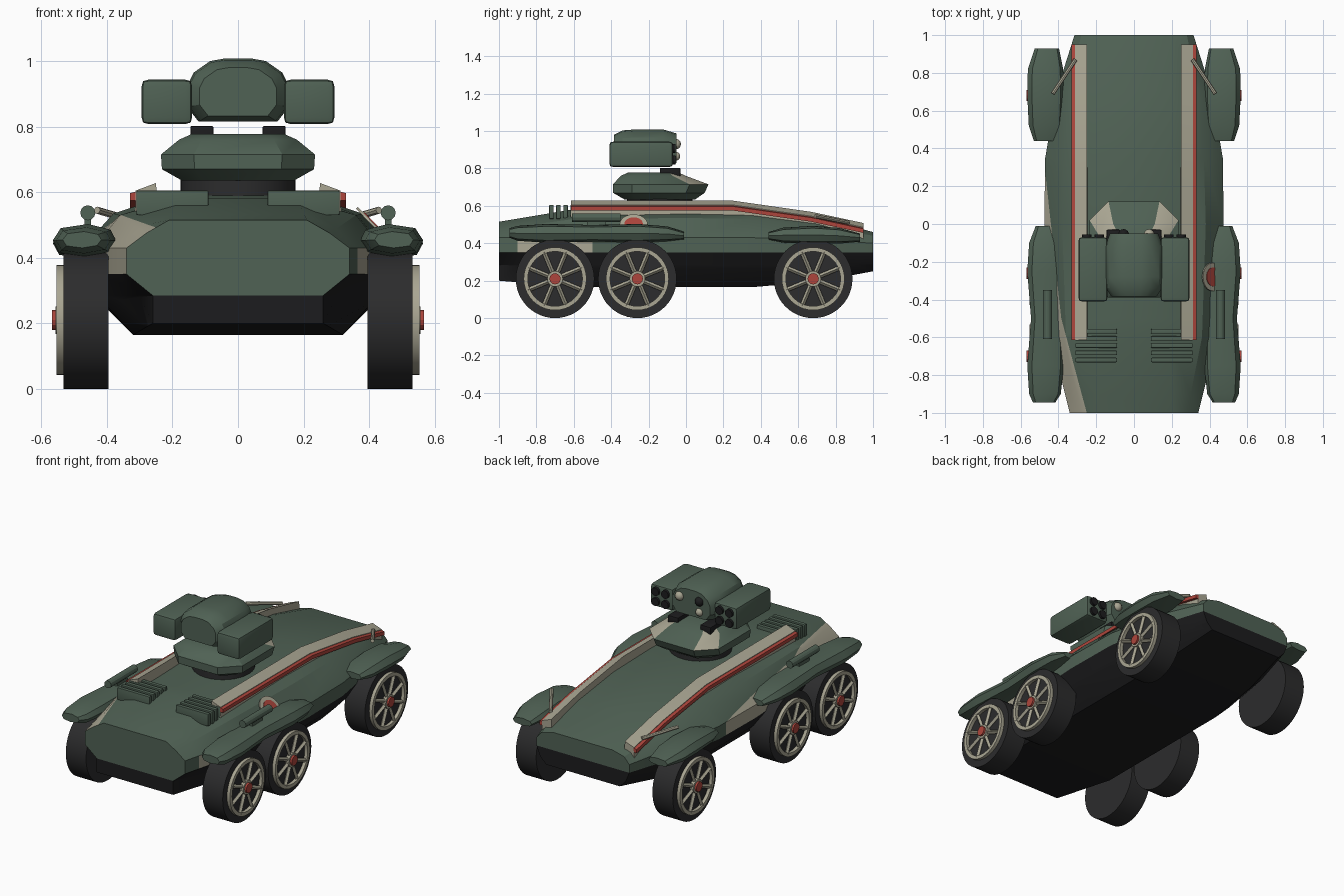
import bpy, bmesh, math
from mathutils import Vector, Matrix

if "Cube" in bpy.data.objects:
    bpy.data.objects.remove(bpy.data.objects["Cube"])


def material(name, rgb):
    m = bpy.data.materials.new(name)
    m.use_nodes = True
    m.diffuse_color = (*rgb, 1)
    m.node_tree.nodes["Principled BSDF"].inputs["Base Color"].default_value = (*rgb, 1)
    return m


GREEN = material("army_green", (0.08, 0.122, 0.09))
CREAM = material("cream", (0.40, 0.38, 0.29))
DARK = material("dark_rubber", (0.025, 0.025, 0.026))
BLACK = material("black", (0.012, 0.012, 0.013))
RED = material("red", (0.42, 0.06, 0.045))


def finish(bm, name, *mats):
    bmesh.ops.recalc_face_normals(bm, faces=bm.faces)
    me = bpy.data.meshes.new(name)
    bm.to_mesh(me)
    bm.free()
    for m in mats:
        me.materials.append(m)
    ob = bpy.data.objects.new(name, me)
    bpy.context.collection.objects.link(ob)
    bpy.ops.object.select_all(action='DESELECT')
    bpy.context.view_layer.objects.active = ob
    ob.select_set(True)
    bpy.ops.object.shade_smooth_by_angle(angle=math.radians(28))
    return ob


def loft(bm, rings):
    # skin closed rings of equal length and cap both ends
    loops = [[bm.verts.new(p) for p in r] for r in rings]
    for a, b in zip(loops, loops[1:]):
        for i in range(len(a)):
            j = (i + 1) % len(a)
            bm.faces.new((a[i], a[j], b[j], b[i]))
    bm.faces.new(loops[0])
    bm.faces.new(loops[-1][::-1])
    return bm


def rod(bm, p, q, r, seg=16):
    p, q = Vector(p), Vector(q)
    d = q - p
    mat = Matrix.Translation((p + q) / 2) @ d.to_track_quat('Z', 'Y').to_matrix().to_4x4()
    bmesh.ops.create_cone(bm, cap_ends=True, segments=seg, radius1=r, radius2=r,
                          depth=d.length, matrix=mat)
    return bm


def box(bm, lo, hi, bevel=0):
    lo, hi = Vector(lo), Vector(hi)
    mat = Matrix.Translation((lo + hi) / 2) @ Matrix.Diagonal((*(hi - lo), 1))
    vs = bmesh.ops.create_cube(bm, size=1, matrix=mat)["verts"]
    if bevel:
        es = list({e for v in vs for e in v.link_edges})
        bmesh.ops.bevel(bm, geom=es, offset=bevel, segments=2, profile=0.6, affect='EDGES')
    return bm


def mirrored(half, y):
    return [(x, y, z) for x, z in half] + [(-x, y, z) for x, z in reversed(half)]


# Hull: half sections from keel to roof, lofted along the length
stations = [
    (-1, [(.26, .2), (.26, .285), (.34, .35), (.34, .43), (.28, .475), (.21, .515)]),
    (-.6, [(.32, .165), (.41, .265), (.44, .35), (.44, .43), (.36, .53), (.18, .582)]),
    (0, [(.32, .165), (.42, .265), (.475, .35), (.475, .43), (.38, .535), (.19, .597)]),
    (.35, [(.32, .165), (.42, .265), (.47, .35), (.47, .43), (.37, .53), (.19, .59)]),
    (.7, [(.29, .195), (.37, .275), (.41, .35), (.41, .42), (.34, .495), (.2, .54)]),
    (1, [(.25, .25), (.29, .29), (.315, .35), (.315, .4), (.28, .44), (.2, .46)]),
]
bm = loft(bmesh.new(), [mirrored(h, y) for y, h in stations])
# cut the edges of the painted patches
patch = [((-.25, -1), (-.385, -.5)), ((-.385, -.5), (-.475, .32))]
cuts = [((a[0], a[1], 0), (b[1] - a[1], a[0] - b[0], 0)) for a, b in patch]
cuts += [((0, y, 0), (0, 1, 0)) for y in (-.9, -.5)]
for co, no in cuts:
    bmesh.ops.bisect_plane(bm, geom=bm.verts[:] + bm.edges[:] + bm.faces[:],
                           plane_co=co, plane_no=no)
bm.normal_update()
for f in bm.faces:
    c = f.calc_center_median()
    if abs(f.normal.y) > .95:
        f.material_index = 0 if c.z > .3 else 2
        continue
    (x0, y0), (x1, y1) = patch[0] if c.y < -.5 else patch[1]
    edge = x0 + (x1 - x0) * (c.y - y0) / (y1 - y0)
    if c.z < .349:
        f.material_index = 2
    elif c.x < edge and c.y < .32:
        f.material_index = 1
    elif c.x > 0 and c.z < .432 and -.9 < c.y < -.5:
        f.material_index = 1
# dark lower part of both end faces
bmesh.ops.bisect_plane(bm, geom=bm.verts[:] + bm.edges[:] + bm.faces[:],
                       plane_co=(0, 0, .285), plane_no=(0, 0, 1))
bmesh.ops.bisect_plane(bm, geom=bm.verts[:] + bm.edges[:] + bm.faces[:],
                       plane_co=(0, 0, .35), plane_no=(0, 0, 1))
for f in bm.faces:
    c = f.calc_center_median()
    if c.z < (.285 if c.y < -.99 else .35):
        f.material_index = 2
finish(bm, "hull", GREEN, CREAM, BLACK)

# Fender section, unit sized, scaled along each pod
SECTION = [(-.97, 0), (-.8, .65), (-.1, 1), (.75, .75), (1, 0), (.8, -.75), (0, -1), (-.75, -.7)]


def fender(name, s, spans):
    rings = [[(s * (cx + w * u), y, cz + h * v) for u, v in SECTION] for y, cx, w, cz, h in spans]
    finish(loft(bmesh.new(), rings), name, GREEN)


def wheel(name, s, y):
    z, r = .21, .21
    bm = rod(bmesh.new(), (s * .395, y, z), (s * .533, y, z), r, 48)
    finish(bm, name + "_tire", DARK)
    # flat rim ring and eight spokes
    bm = bmesh.new()
    for k in range(8):
        a = math.tau * (k + .5) / 8
        d = Vector((0, math.cos(a), math.sin(a)))
        hub = Vector((s * .542, y, z))
        rod(bm, hub + d * .03, hub + d * .155, .012, 4)
    n = 40
    quads = []
    for k in range(n):
        c, t = math.cos(math.tau * k / n), math.sin(math.tau * k / n)
        quads.append([bm.verts.new((s * x, y + q * c, z + q * t))
                      for x, q in ((.53, .168), (.553, .168), (.553, .146), (.53, .146))])
    for k in range(n):
        a, b = quads[k], quads[(k + 1) % n]
        for i in range(4):
            j = (i + 1) % 4
            bm.faces.new((a[i], a[j], b[j], b[i]))
    rod(bm, (s * .53, y, z), (s * .556, y, z), .042, 16)
    finish(bm, name + "_rim", CREAM)
    finish(rod(bmesh.new(), (s * .53, y, z), (s * .568, y, z), .03, 12), name + "_hub", RED)


for s, side in ((1, "left"), (-1, "right")):
    fender(side + "_front_fender", s, [
        (-.945, .475, .06, .455, .025), (-.9, .47, .085, .453, .04), (-.75, .467, .098, .453, .05),
        (-.5, .46, .085, .453, .045), (-.25, .467, .098, .453, .05), (-.1, .465, .09, .45, .04),
        (-.01, .46, .06, .44, .02)])
    fender(side + "_rear_fender", s, [
        (.44, .47, .06, .44, .02), (.52, .467, .09, .443, .04), (.68, .467, .098, .445, .048),
        (.82, .467, .095, .44, .042), (.93, .46, .065, .43, .022)])
    for y, label in ((-.7, "front"), (-.26, "middle"), (.68, "rear")):
        wheel(f"{side}_{label}_wheel", s, y)

    # Roof rail with a red side strip, bending down to the tail
    path = [(-.615, 0), (.25, 0), (.67, -.06), (.95, -.12)]
    rail = [(.245, .53), (.25, .628), (.312, .605), (.314, .53)]
    strip = [(.31, .575), (.31, .602), (.33, .597), (.33, .575)]
    for label, sec, mat in (("rail", rail, CREAM), ("rail_strip", strip, RED)):
        rings = [[(s * x, y, z + dz) for x, z in sec] for y, dz in path]
        finish(loft(bmesh.new(), rings), f"{side}_{label}", mat)
    finish(rod(bmesh.new(), (s * .31, .87, .51), (s * .43, .69, .545), .011, 8),
           side + "_antenna", CREAM)

    # Tube above the front fender
    bm = rod(bmesh.new(), (s * .458, -.61, .537), (s * .458, -.35, .537), .023, 12)
    box(bm, (s * .458 - .01, -.53, .48), (s * .458 + .01, -.43, .53))
    finish(bm, side + "_tube", GREEN)

    # Vent slats on the front deck
    bm = bmesh.new()
    for k in range(5):
        y = -.72 + k * .038
        box(bm, (s * .2 - .11, y - .012, .53), (s * .2 + .11, y + .012, .605), .005)
    finish(bm, side + "_vent", GREEN)

    # Launcher pod with four tubes
    bm = box(bmesh.new(), (s * .217 - .077, -.41, .808), (s * .217 + .077, -.07, .943), .02)
    finish(bm, side + "_launcher_pod", GREEN)
    bm = bmesh.new()
    for dx in (-.033, .033):
        for z in (.845, .907):
            rod(bm, (s * .217 + dx, -.1, z), (s * .217 + dx, -.055, z), .025, 14)
    finish(bm, side + "_launcher_tubes", BLACK)
    finish(box(bmesh.new(), (s * .11 - .035, -.14, .75), (s * .11 + .035, -.03, .802), .005),
           side + "_turret_block", BLACK)

# Round side badge
for label, r, out, mat in (("ring", .075, .004, CREAM), ("centre", .05, .007, RED)):
    n = Vector((.72, 0, .69))
    c = Vector((.415, -.28, .498))
    finish(rod(bmesh.new(), c - n * .004, c + n * out, r, 24), "badge_" + label, mat)

# Turret on its ring
finish(rod(bmesh.new(), (0, -.14, .57), (0, -.14, .66), .175, 32), "turret_ring", DARK)
rings = []
for z, w, y0, y1, c in ((.635, .17, -.33, .05, .06), (.67, .232, -.39, .1, .1),
                        (.715, .235, -.39, .12, .1), (.76, .18, -.35, .0, .07),
                        (.778, .14, -.31, -.04, .05)):
    rings.append([(w, y0 + c, z), (w, y1 - c, z), (w - c, y1, z), (c - w, y1, z),
                  (-w, y1 - c, z), (-w, y0 + c, z), (c - w, y0, z), (w - c, y0, z)])
bm = loft(bmesh.new(), rings)
bmesh.ops.recalc_face_normals(bm, faces=bm.faces)
for f in bm.faces:
    if .72 < f.calc_center_median().z < .77 and abs(f.normal.x) > .2 and f.normal.y > .2:
        f.material_index = 1
finish(bm, "turret", GREEN, CREAM)

# Domed launcher body
half = [(.12, .815), (.155, .86), (.155, .925), (.135, .965), (.085, 1.0), (.04, 1.008)]
rings = [mirrored([(x * k, .89 + (z - .89) * k) for x, z in half], y)
         for y, k in ((-.385, .76), (-.34, .96), (-.28, 1), (-.12, 1), (-.05, .82))]
finish(loft(bmesh.new(), rings), "launcher_body", GREEN)

# Sensors on the launcher's rear face
for label, x, z, r, mat in (("upper_lamp", .08, .93, .028, CREAM), ("upper_lens", -.055, .93, .028, BLACK),
                            ("lower_lamp", -.055, .865, .024, CREAM)):
    bm = bmesh.new()
    bmesh.ops.create_uvsphere(bm, u_segments=14, v_segments=8, radius=r,
                              matrix=Matrix.Translation((x, -.055, z)))
    finish(bm, label, mat)
